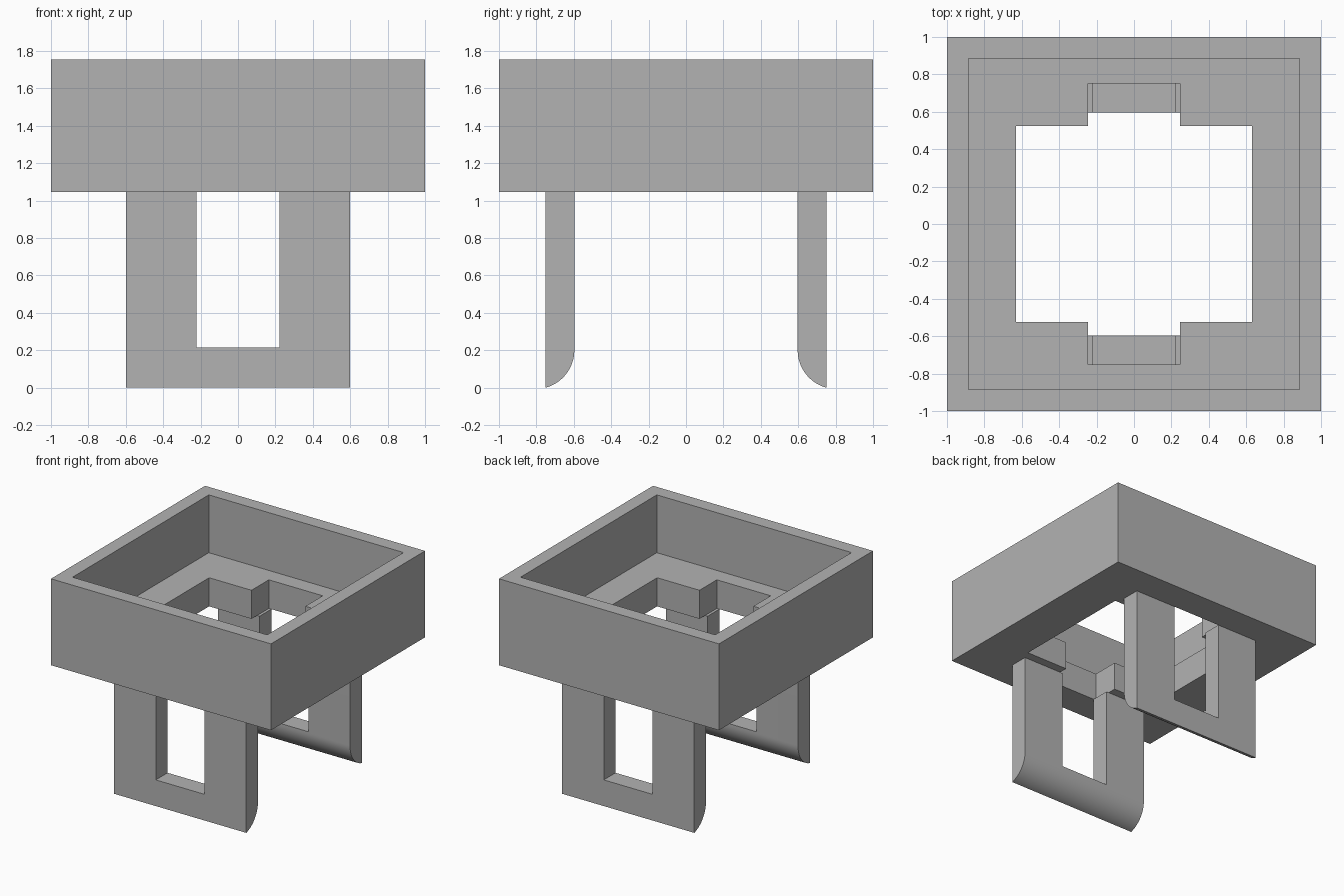
import bpy
import bmesh
import math
from mathutils import Vector

cube = bpy.data.objects.get("Cube")
if cube:
    bpy.data.objects.remove(cube, do_unlink=True)

grey = bpy.data.materials.new("plain_grey")
grey.use_nodes = True
grey.diffuse_color = (0.45, 0.45, 0.45, 1)
grey.node_tree.nodes["Principled BSDF"].inputs["Base Color"].default_value = (0.45, 0.45, 0.45, 1)


def prism(name, outline, sweep):
    """Closed solid made by sweeping a flat outline along a vector."""
    bm = bmesh.new()
    face = bm.faces.new([bm.verts.new(p) for p in outline])
    grown = bmesh.ops.extrude_face_region(bm, geom=[face], use_keep_orig=True)
    moved = [v for v in grown["geom"] if isinstance(v, bmesh.types.BMVert)]
    bmesh.ops.translate(bm, verts=moved, vec=Vector(sweep))
    bmesh.ops.recalc_face_normals(bm, faces=bm.faces[:])
    mesh = bpy.data.meshes.new(name)
    bm.to_mesh(mesh)
    bm.free()
    mesh.materials.append(grey)
    obj = bpy.data.objects.new(name, mesh)
    bpy.context.collection.objects.link(obj)
    return obj


def box(name, half_x, half_y, low, high):
    corners = [(sx * half_x, sy * half_y, low)
               for sx, sy in ((-1, -1), (1, -1), (1, 1), (-1, 1))]
    return prism(name, corners, (0, 0, high - low))


def cut(target, cutter):
    """Subtract the cutter and remove it."""
    cutter.hide_render = True
    mod = target.modifiers.new("cut", "BOOLEAN")
    mod.operation = "DIFFERENCE"
    mod.solver = "EXACT"
    mod.object = cutter
    bpy.context.view_layer.objects.active = target
    bpy.ops.object.modifier_apply(modifier=mod.name)
    bpy.data.objects.remove(cutter, do_unlink=True)


BASE, FLOOR, TOP = 1.045, 1.28, 1.755
INNER, OUTER = 0.597, 0.75

# Square tray with an open cavity and a stepped opening in its floor
tray = box("tray", 1, 1, BASE, TOP)
cut(tray, box("cavity_cutter", 0.885, 0.885, FLOOR, TOP + 0.2))
quarter = [(0.63, 0.525), (0.245, 0.525), (0.245, OUTER)]
half = quarter + [(-x, y) for x, y in reversed(quarter)]
cross = half + [(-x, -y) for x, y in half]
cut(tray, prism("opening_cutter", [(x, y, BASE - 0.1) for x, y in cross], (0, 0, 0.5)))

# Leg profile: straight outside, rounded inside at the foot
radius, bend = 0.208, 0.2
sweep_angle = math.asin(bend / radius)
arc = [(INNER + radius - radius * math.cos(a), bend - radius * math.sin(a))
       for a in (sweep_angle * i / 16 for i in range(17))]
arc[-1] = (OUTER, 0)
profile = [(OUTER, BASE), (INNER, BASE)] + arc

# Front and back legs, each with a window open to the top
for name, side in (("front_leg", -1), ("back_leg", 1)):
    leg = prism(name, [(-0.6, side * y, z) for y, z in profile], (1.2, 0, 0))
    cut(leg, box("window_cutter", 0.222, 0.9, 0.215, BASE + 0.2))
    bpy.ops.object.select_all(action="DESELECT")
    leg.select_set(True)
    bpy.context.view_layer.objects.active = leg
    bpy.ops.object.shade_smooth_by_angle(angle=math.radians(25))
